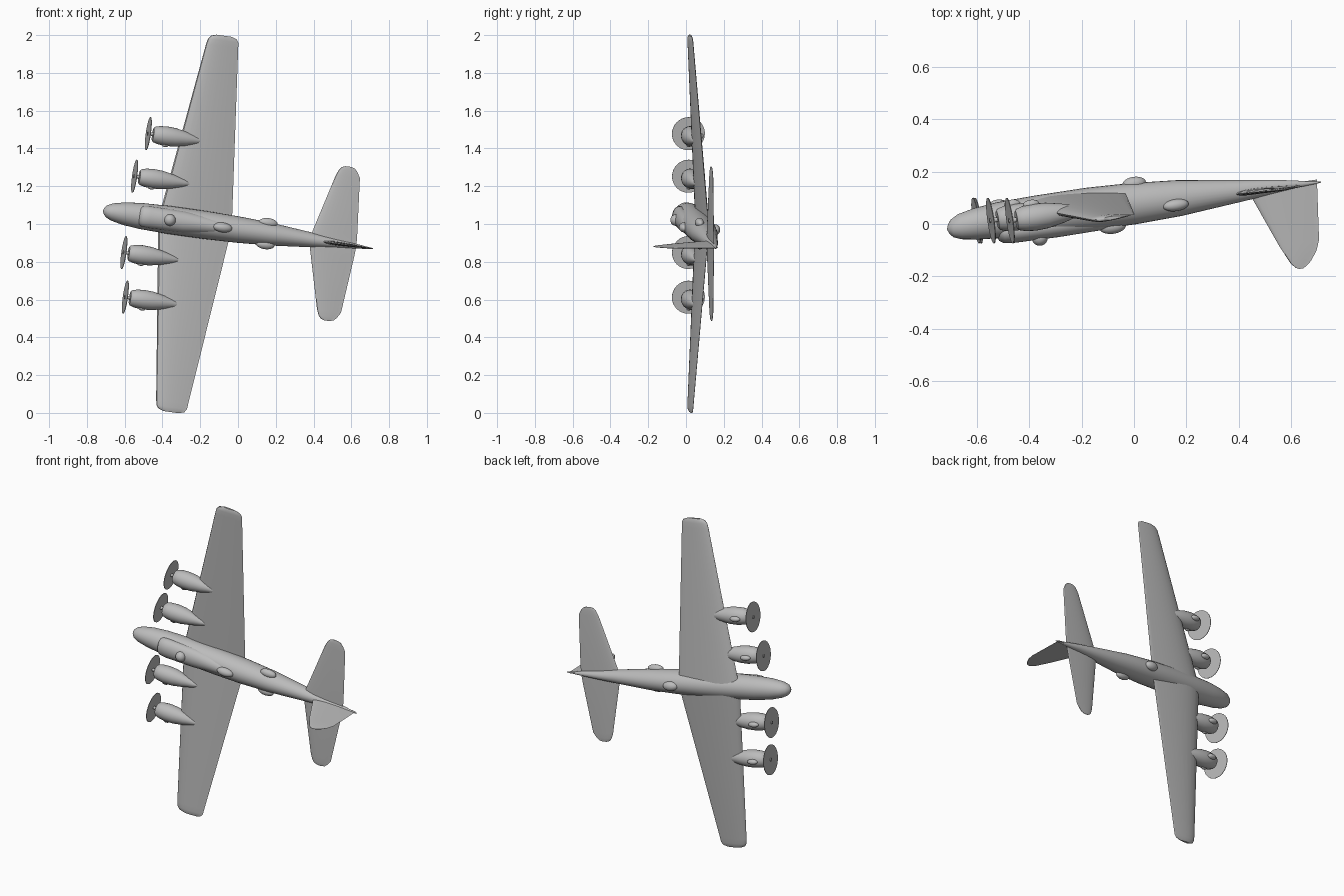
import bpy, bmesh
from math import sin, cos, pi, radians, sqrt
from mathutils import Matrix, Vector

cube = bpy.data.objects.get("Cube")
if cube:
    bpy.data.objects.remove(cube, do_unlink=True)

# Single painted metal finish
grey = bpy.data.materials.new("light_grey_metal")
grey.use_nodes = True
tone = (0.5, 0.5, 0.5, 1)
grey.diffuse_color = tone
grey.node_tree.nodes["Principled BSDF"].inputs["Base Color"].default_value = tone

# Aircraft frame: x runs aft from the nose, y across, z towards the fin
p, q = radians(8), radians(8)
aft = Vector((cos(p) * cos(q), sin(p), -cos(p) * sin(q)))
up = Vector((sin(p) * cos(q), -cos(p), -sin(p) * sin(q)))
side = up.cross(aft)
pose = Matrix((aft, side, up)).transposed().to_4x4()
pose.translation = (-0.71, -0.02, 1.07)
parts = []


def finish(name, bm):
    bmesh.ops.recalc_face_normals(bm, faces=bm.faces)
    mesh = bpy.data.meshes.new(name)
    bm.to_mesh(mesh)
    bm.free()
    mesh.materials.append(grey)
    obj = bpy.data.objects.new(name, mesh)
    bpy.context.collection.objects.link(obj)
    obj.matrix_world = pose
    parts.append(obj)


def loft(name, rings):
    """Skin a list of equal point rings and cap both ends."""
    bm = bmesh.new()
    rows = [[bm.verts.new(v) for v in ring] for ring in rings]
    n = len(rows[0])
    for a, b in zip(rows, rows[1:]):
        for i in range(n):
            j = (i + 1) % n
            bm.faces.new((a[i], a[j], b[j], b[i]))
    bm.faces.new(rows[0])
    bm.faces.new(rows[-1])
    finish(name, bm)


def body(name, stations, y=0, n=28):
    """Elliptical sections: (x, top, bottom, half width)."""
    rings = []
    for x, top, bottom, w in stations:
        mid, h = (top + bottom) / 2, (top - bottom) / 2
        rings.append([(x, y + w * cos(2 * pi * i / n), mid + h * sin(2 * pi * i / n))
                      for i in range(n)])
    loft(name, rings)


def airfoil(lead, trail, thick, n=12):
    """Closed symmetric aerofoil as (x, offset) pairs."""
    chord, pts = trail - lead, []
    for i in range(2 * n):
        t = (1 + cos(pi * i / n)) / 2
        h = 5 * thick * chord * (0.297 * sqrt(t) - 0.126 * t - 0.352 * t**2
                                 + 0.284 * t**3 - 0.102 * t**4)
        pts.append((lead + chord * t, max(h, 0.0008) * (1 if i < n else -1)))
    return pts


def surface(name, stations, thick, root_z=0, rise=0):
    """Both halves of a wing: (span, lead, trail)."""
    full = [(-s, a, b) for s, a, b in reversed(stations)] + stations
    loft(name, [[(x, s, root_z + rise * abs(s) + h) for x, h in airfoil(a, b, thick)]
                for s, a, b in full])


def blob(name, centre, size):
    bm = bmesh.new()
    bmesh.ops.create_uvsphere(bm, u_segments=20, v_segments=12, radius=1)
    bmesh.ops.scale(bm, vec=size, verts=bm.verts)
    bmesh.ops.translate(bm, vec=centre, verts=bm.verts)
    finish(name, bm)


def disc(name, centre, radius, depth):
    bm = bmesh.new()
    bmesh.ops.create_cone(bm, cap_ends=True, segments=32, radius1=radius,
                          radius2=radius, depth=depth)
    bmesh.ops.rotate(bm, matrix=Matrix.Rotation(pi / 2, 3, 'Y'), verts=bm.verts)
    bmesh.ops.translate(bm, vec=centre, verts=bm.verts)
    finish(name, bm)


# Fuselage and raised cockpit fairing
body("fuselage", [
    (-0.004, 0.004, -0.004, 0.004), (0.002, 0.018, -0.02, 0.018),
    (0.015, 0.033, -0.036, 0.032), (0.045, 0.045, -0.052, 0.046),
    (0.11, 0.055, -0.066, 0.06), (0.2, 0.062, -0.076, 0.069),
    (0.35, 0.072, -0.081, 0.074), (0.55, 0.08, -0.083, 0.074),
    (0.72, 0.082, -0.077, 0.07), (0.9, 0.075, -0.063, 0.06),
    (1.13, 0.054, -0.031, 0.038), (1.28, 0.04, -0.011, 0.021),
    (1.4, 0.028, 0.011, 0.008), (1.45, 0.024, 0.02, 0.002)])
body("cockpit_fairing", [
    (0.182, 0.055, 0.01, 0.03), (0.19, 0.073, 0, 0.046), (0.205, 0.083, 0, 0.055),
    (0.24, 0.087, 0, 0.058), (0.42, 0.089, 0, 0.056), (0.58, 0.086, 0, 0.042),
    (0.68, 0.08, 0.01, 0.02)])

# Gun and observation blisters
blob("front_dorsal_blister", (0.345, 0, 0.082), (0.031, 0.031, 0.03))
blob("rear_dorsal_blister", (0.63, 0, 0.078), (0.052, 0.026, 0.028))
blob("ventral_blister", (0.735, 0, -0.073), (0.046, 0.028, 0.026))
for s, tag in ((-1, "left"), (1, "right")):
    blob("waist_blister_" + tag, (0.875, s * 0.058, 0.03), (0.05, 0.025, 0.023))

# Wing, tailplane and fin
surface("wing", [(0, 0.3, 0.695), (0.08, 0.31, 0.687), (0.95, 0.414, 0.587),
                 (0.98, 0.42, 0.584), (0.997, 0.433, 0.572), (1.006, 0.46, 0.545)],
        0.15, -0.045, 0.07)
surface("tailplane", [(0, 1.105, 1.36), (0.06, 1.12, 1.356), (0.36, 1.199, 1.328),
                      (0.39, 1.212, 1.31), (0.405, 1.225, 1.295), (0.412, 1.245, 1.275)],
        0.09, 0.021)
fin = [(0.01, 1.15, 1.436), (0.05, 1.18, 1.432), (0.24, 1.256, 1.412),
       (0.28, 1.275, 1.396), (0.315, 1.292, 1.37), (0.333, 1.308, 1.348),
       (0.339, 1.32, 1.336)]
loft("tail_fin", [[(x, h, s) for x, h in airfoil(a, b, 0.08)] for s, a, b in fin])

# Four engines: nacelle, shaft, propeller disc and intakes
nacelle = [(0, 0.034), (0.006, 0.041), (0.03, 0.048), (0.07, 0.052), (0.12, 0.049),
           (0.18, 0.037), (0.24, 0.02), (0.275, 0.007), (0.285, 0.002)]
for x, span, z, tag in ((0.139, 0.204, -0.014, "inner"), (0.179, 0.437, -0.008, "outer")):
    for s, hand in ((-1, "left"), (1, "right")):
        y, end = s * span, "_" + tag + "_" + hand
        body("nacelle" + end, [(x + 0.025 + d, z + r, z - r, r) for d, r in nacelle], y, 24)
        disc("propeller_disc" + end, (x, y, z), 0.088, 0.003)
        disc("propeller_shaft" + end, (x + 0.014, y, z), 0.009, 0.04)
        blob("lower_intake" + end, (x + 0.09, y, z - 0.05), (0.032, 0.016, 0.018))
        blob("side_intake" + end, (x + 0.095, y - 0.046, z + 0.012), (0.02, 0.012, 0.012))

# Smooth shading with crisp edges
bpy.context.view_layer.update()
for o in bpy.context.selected_objects:
    o.select_set(False)
for o in parts:
    o.select_set(True)
bpy.context.view_layer.objects.active = parts[0]
bpy.ops.object.shade_smooth_by_angle(angle=radians(35))
